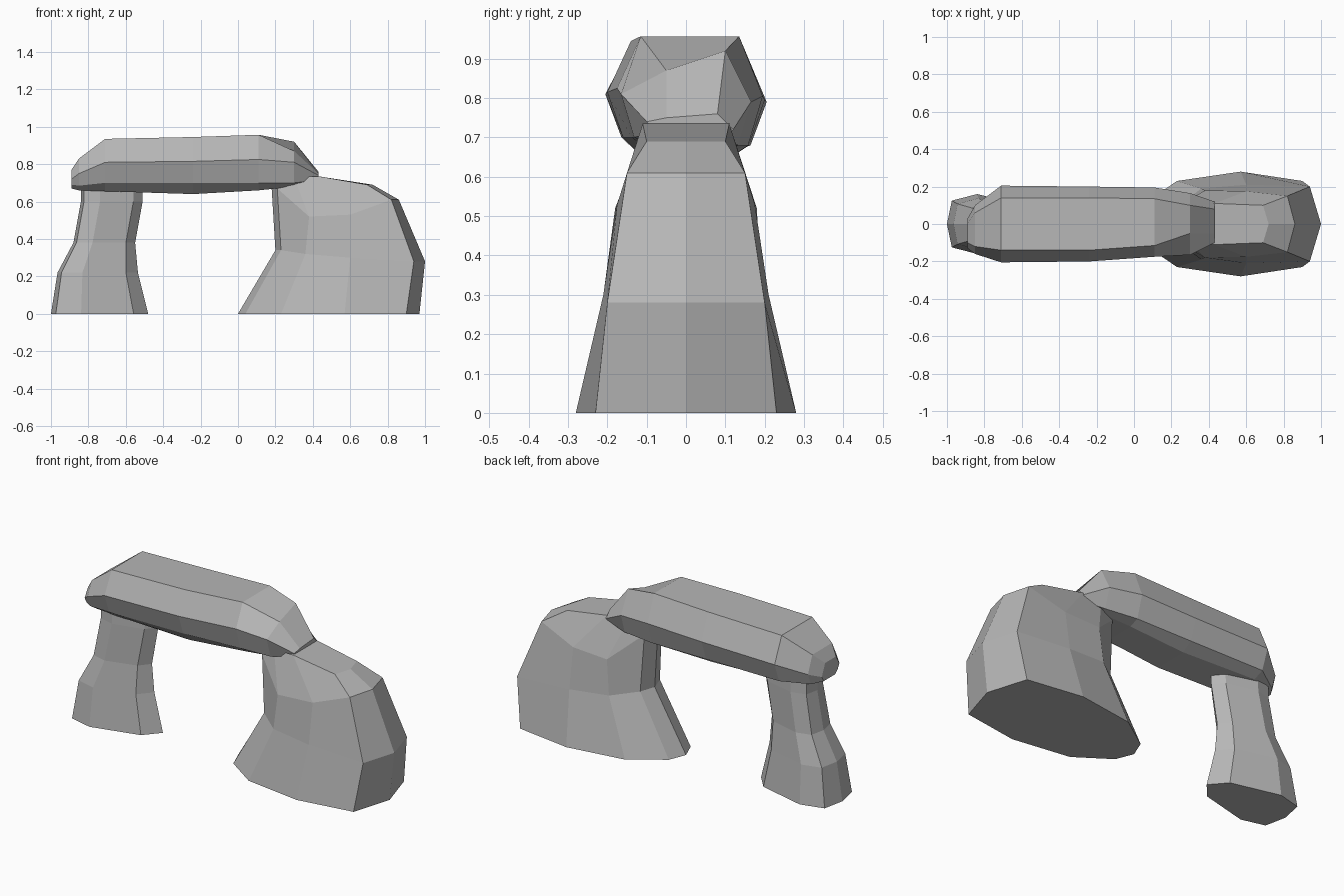
import bpy
import bmesh

default_cube = bpy.data.objects.get("Cube")
if default_cube:
    bpy.data.objects.remove(default_cube, do_unlink=True)

# One plain stone colour
stone = bpy.data.materials.new("grey_stone")
stone_colour = (0.47, 0.47, 0.47, 1)
stone.diffuse_color = stone_colour
stone.use_nodes = True
shader = stone.node_tree.nodes["Principled BSDF"]
shader.inputs["Base Color"].default_value = stone_colour
shader.inputs["Roughness"].default_value = 0.9


def loft(name, rings):
    """Skin closed rings of equal length and cap both ends."""
    bm = bmesh.new()
    loops = [[bm.verts.new(point) for point in ring] for ring in rings]
    count = len(loops[0])
    for lower, upper in zip(loops, loops[1:]):
        for i in range(count):
            j = (i + 1) % count
            bm.faces.new((lower[i], lower[j], upper[j], upper[i]))
    bm.faces.new(list(reversed(loops[0])))
    bm.faces.new(loops[-1])
    bmesh.ops.recalc_face_normals(bm, faces=bm.faces)
    mesh = bpy.data.meshes.new(name)
    bm.to_mesh(mesh)
    bm.free()
    mesh.materials.append(stone)
    rock = bpy.data.objects.new(name, mesh)
    bpy.context.collection.objects.link(rock)
    return rock


def mirrored(half):
    """Complete a half ring whose first and last points lie on the y = 0 plane."""
    return half + [(x, -y, z) for x, y, z in reversed(half[1:-1])]


# Broad pillar: half rings from the inner tip round to the outer ridge
broad_rings = [
    [(0, 0, 0), (.04, .1, 0), (.23, .23, 0), (.57, .28, 0), (.9, .23, 0), (.97, 0, 0)],
    [(.2, 0, .34), (.23, .09, .34), (.36, .19, .32), (.6, .21, .3), (.94, .2, .28), (1, 0, .28)],
    [(.18, 0, .67), (.21, .08, .67), (.38, .18, .52), (.6, .175, .53), (.82, .15, .61), (.86, 0, .61)],
    [(.2, 0, .71), (.23, .07, .71), (.3, .1, .73), (.43, .11, .735), (.69, .1, .69), (.72, 0, .69)],
]
loft("broad_pillar", [mirrored(half) for half in broad_rings])

# Slender pillar: one outline squeezed and shifted at each height
outline = [(0, 0), (.05, .125), (.31, .16), (.85, .09), (1, 0)]
slender_levels = [  # height, outer x, inner x, depth factor
    (0, -1, -.48, 1),
    (.22, -.965, -.535, .86),
    (.38, -.88, -.55, .68),
    (.6, -.84, -.51, .62),
    (.72, -.84, -.51, .6),
]
slender_rings = []
for height, outer, inner, depth in slender_levels:
    half = [(outer + u * (inner - outer), v * depth, height) for u, v in outline]
    slender_rings.append(mirrored(half))
loft("slender_pillar", slender_rings)


def lintel_section(x, centre, width, top_width, bottom, low, mid, top, drop):
    """Eight-sided section; drop lowers and narrows the front top edge."""
    section = [
        (-top_width + drop, top - drop),
        (-width, mid),
        (-width * .8, low),
        (-width * .5, bottom),
        (width * .5, bottom),
        (width * .8, low - .02),
        (width, mid - .02),
        (top_width, top),
    ]
    return [(x, centre + y, z) for y, z in section]


# Lintel: sections from the slender end to the broad end
lintel_stations = [
    (-.89, -.05, .08, .05, .67, .69, .72, .77, 0),
    (-.85, -.03, .13, .09, .66, .685, .75, .83, 0),
    (-.71, 0, .205, .14, .655, .7, .81, .935, 0),
    (-.24, 0, .2, .14, .64, .7, .815, .945, 0),
    (.11, .01, .185, .125, .66, .7, .825, .957, 0),
    (.3, 0, .165, .1, .68, .7, .81, .92, .05),
    (.43, .01, .11, .07, .7, .715, .74, .76, .01),
]
loft("lintel", [lintel_section(*station) for station in lintel_stations])
